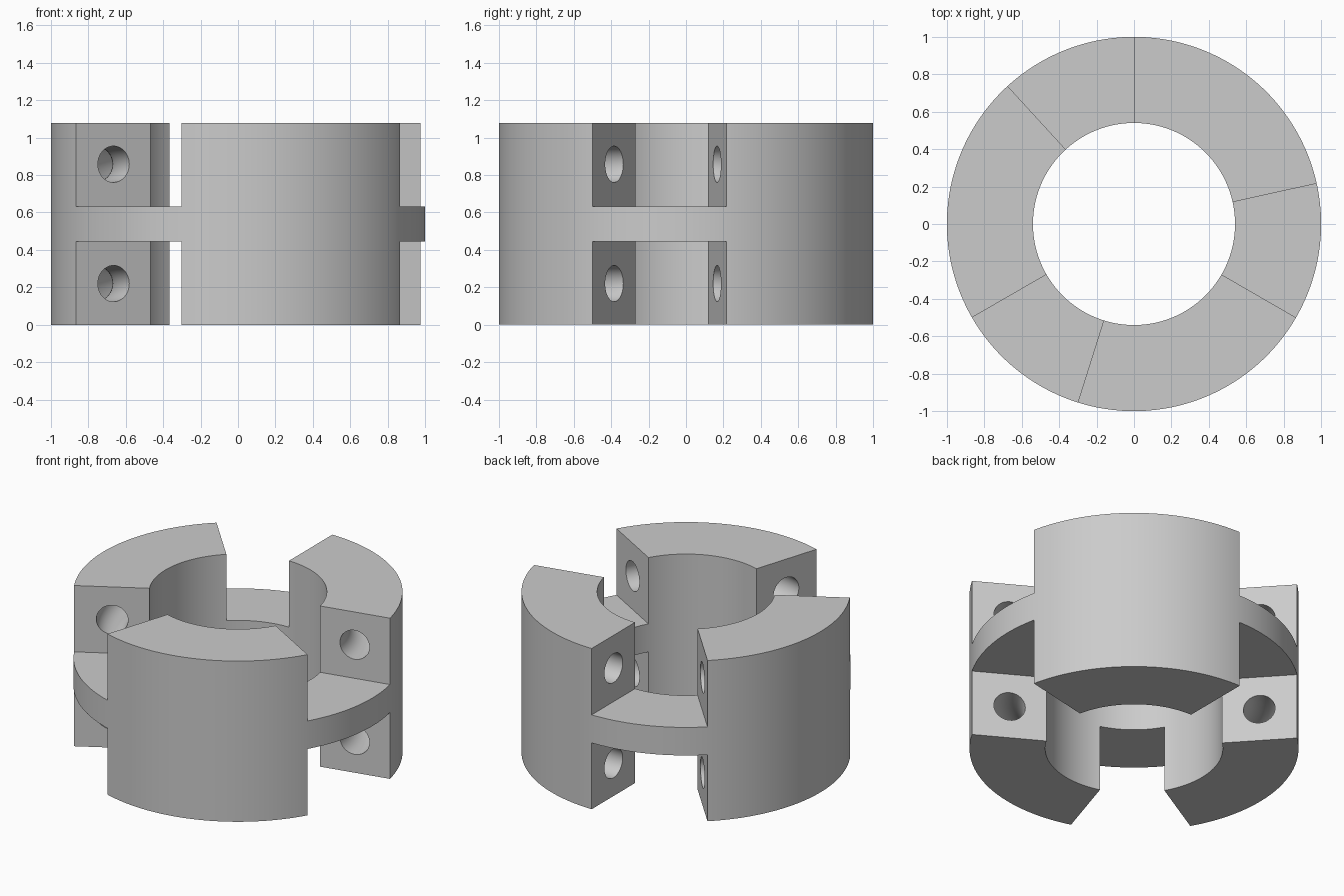
import bpy, bmesh
from math import sin, cos, radians, pi

cube = bpy.data.objects.get("Cube")
if cube:
    bpy.data.objects.remove(cube, do_unlink=True)

OUTER, INNER, HEIGHT = 1.0, 0.54, 1.078
WEB_LOW, WEB_HIGH = 0.445, 0.633
BORE_PATH, BORE = 0.768, 0.097
GAP = 42.5
STEP = 2.5


def sweep(name, profile, start, angle):
    """Turn a closed (radius, z) profile about the z axis; full turns are closed."""
    steps = round(angle / STEP)
    full = angle >= 360
    bm = bmesh.new()
    rings = []
    for i in range(steps if full else steps + 1):
        a = radians(start + angle * i / steps)
        rings.append([bm.verts.new((r * cos(a), r * sin(a), z)) for r, z in profile])
    n = len(profile)
    for i in range(steps):
        p, q = rings[i], rings[(i + 1) % len(rings)]
        for j in range(n):
            k = (j + 1) % n
            bm.faces.new((p[j], p[k], q[k], q[j]))
    if not full:
        bm.faces.new(rings[0])
        bm.faces.new(rings[-1])
    bmesh.ops.recalc_face_normals(bm, faces=bm.faces)
    mesh = bpy.data.meshes.new(name)
    bm.to_mesh(mesh)
    bm.free()
    obj = bpy.data.objects.new(name, mesh)
    bpy.context.collection.objects.link(obj)
    return obj


def box(r0, r1, z0, z1):
    return [(r0, z0), (r1, z0), (r1, z1), (r0, z1)]


def select_only(obj):
    bpy.ops.object.select_all(action='DESELECT')
    obj.select_set(True)
    bpy.context.view_layer.objects.active = obj


# Grey material
grey = bpy.data.materials.new("plain grey")
grey.use_nodes = True
colour = (0.6, 0.6, 0.6, 1)
grey.diffuse_color = colour
grey.node_tree.nodes["Principled BSDF"].inputs["Base Color"].default_value = colour

# Full ring body
collar = sweep("slotted_collar", box(INNER, OUTER, 0, HEIGHT), STEP / 2, 360)

# Slots above and below the thin web, three around the ring
cutters = []
for start in (90, 210, 330):
    for z0, z1 in ((-0.2, WEB_LOW), (WEB_HIGH, HEIGHT + 0.2)):
        cutters.append(sweep("slot_cutter", box(0.3, 1.3, z0, z1), start, GAP))

# Curved bores that run through the raised blocks
for z in (0.22, HEIGHT - 0.22):
    circle = [(BORE_PATH + BORE * cos(2 * pi * i / 40), z + BORE * sin(2 * pi * i / 40))
              for i in range(40)]
    cutters.append(sweep("bore_cutter", circle, STEP / 2, 360))

select_only(collar)
for cutter in cutters:
    cutter.hide_render = True
    mod = collar.modifiers.new("cut", 'BOOLEAN')
    mod.operation = 'DIFFERENCE'
    mod.solver = 'EXACT'
    mod.object = cutter
    bpy.ops.object.modifier_apply(modifier=mod.name)
for cutter in cutters:
    bpy.data.objects.remove(cutter, do_unlink=True)

collar.data.materials.clear()
collar.data.materials.append(grey)
select_only(collar)
bpy.ops.object.shade_smooth_by_angle(angle=radians(30))
